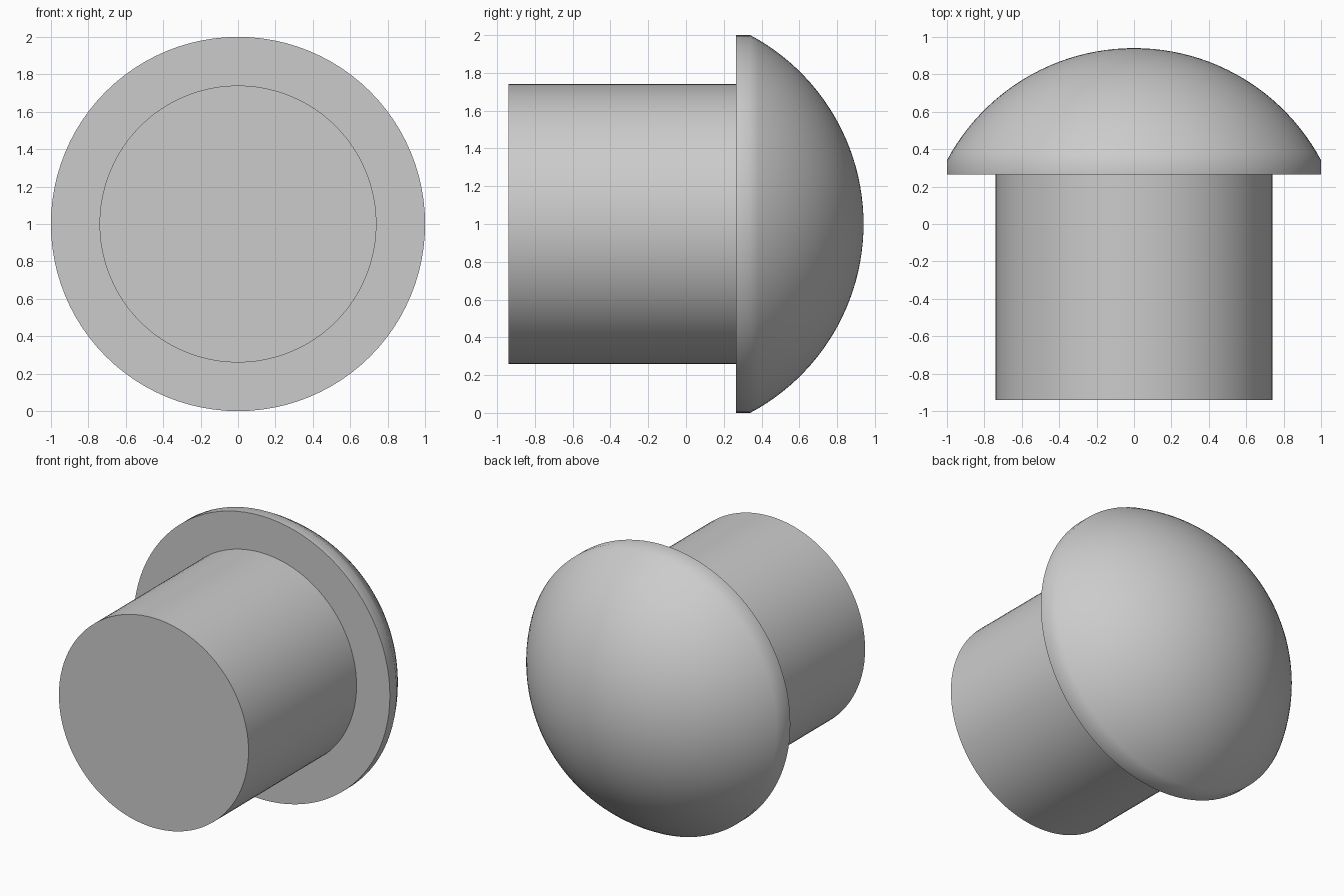
import bpy, bmesh, math
from mathutils import Vector

cube = bpy.data.objects.get("Cube")
if cube:
    bpy.data.objects.remove(cube, do_unlink=True)

SIDES = 96
STEM_R, CAP_R = 0.74, 1.0
FRONT, FLANGE, RIM, APEX = -0.94, 0.265, 0.34, 0.94

grey = bpy.data.materials.new("plain grey")
grey.use_nodes = True
colour = (0.6, 0.6, 0.6, 1)
grey.diffuse_color = colour
grey.node_tree.nodes["Principled BSDF"].inputs["Base Color"].default_value = colour


def lathe(name, profile):
    """Turn a (radius, y) profile about the horizontal axis at z = 1."""
    bm = bmesh.new()
    verts = [bm.verts.new((r, y, 1)) for r, y in profile]
    edges = [bm.edges.new(pair) for pair in zip(verts, verts[1:])]
    bmesh.ops.spin(bm, geom=verts + edges, cent=(0, 0, 1), axis=(0, 1, 0),
                   angle=math.tau, steps=SIDES)
    bmesh.ops.remove_doubles(bm, verts=bm.verts, dist=1e-4)
    bmesh.ops.recalc_face_normals(bm, faces=bm.faces)
    # Keep the normals of the shell pointing outward
    front = min(bm.faces, key=lambda f: f.calc_center_median().y)
    if front.normal.dot(Vector((0, -1, 0))) < 0:
        bmesh.ops.reverse_faces(bm, faces=bm.faces)
    mesh = bpy.data.meshes.new(name)
    bm.to_mesh(mesh)
    bm.free()
    mesh.materials.append(grey)
    obj = bpy.data.objects.new(name, mesh)
    bpy.context.collection.objects.link(obj)
    bpy.ops.object.select_all(action="DESELECT")
    obj.select_set(True)
    bpy.context.view_layer.objects.active = obj
    bpy.ops.object.shade_smooth_by_angle(angle=math.radians(35))
    return obj


# Cylindrical stem with a flat front end
lathe("stem", [(0, FRONT), (STEM_R, FRONT), (STEM_R, FLANGE)])

# Domed cap: flat shoulder, short straight rim, spherical back
height = APEX - RIM
radius = (CAP_R ** 2 + height ** 2) / (2 * height)
spread = math.asin(CAP_R / radius)
RINGS = 24
dome = [(radius * math.sin(a), APEX - radius * (1 - math.cos(a)))
        for a in (spread * (1 - i / RINGS) for i in range(RINGS + 1))]
lathe("domed_cap", [(STEM_R, FLANGE), (CAP_R, FLANGE)] + dome)
